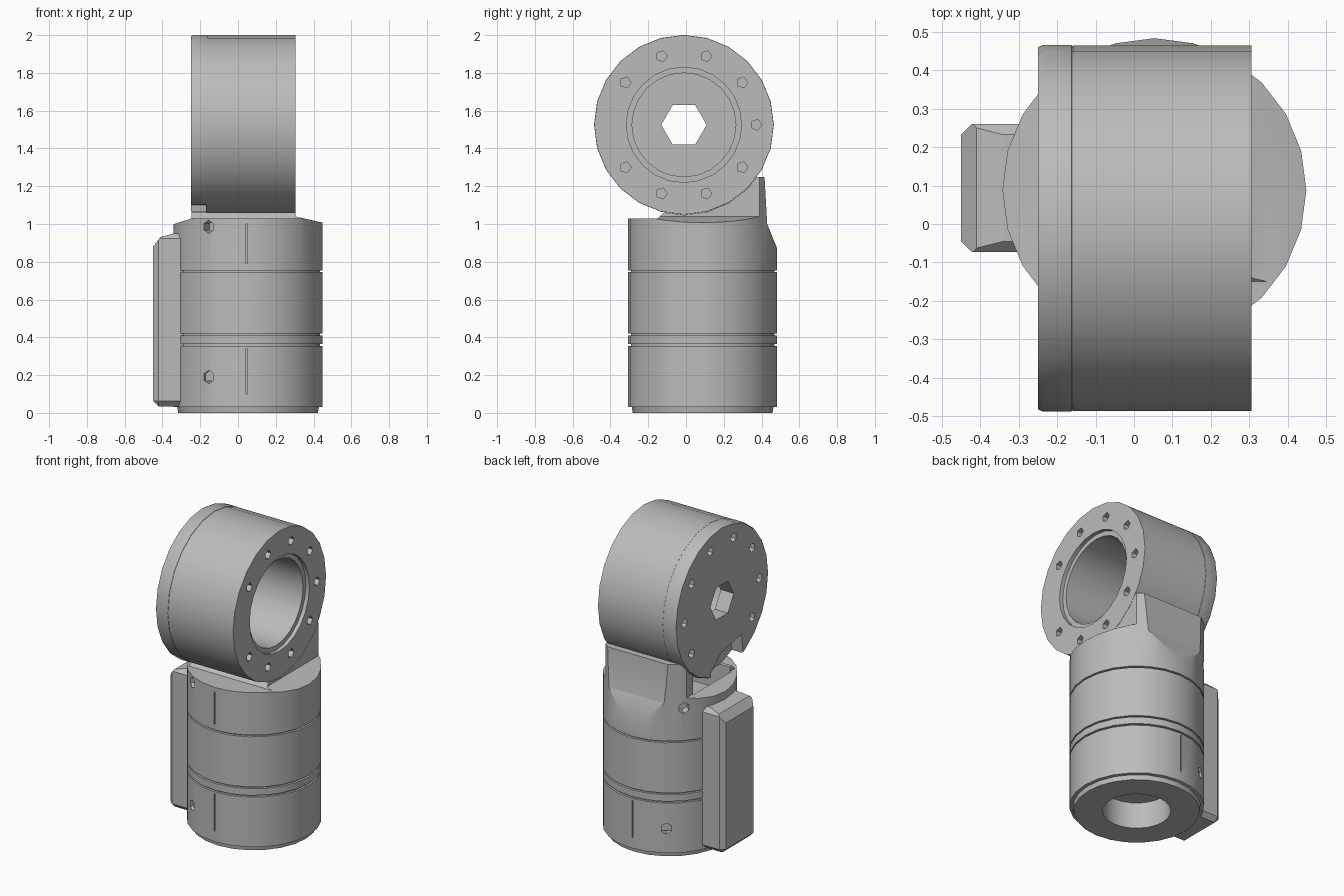
import bpy, bmesh, math
from mathutils import Matrix, Vector

if "Cube" in bpy.data.objects:
    bpy.data.objects.remove(bpy.data.objects["Cube"], do_unlink=True)

grey = bpy.data.materials.new("machined grey")
grey.use_nodes = True
grey.diffuse_color = (0.5, 0.5, 0.5, 1)
grey.node_tree.nodes["Principled BSDF"].inputs["Base Color"].default_value = (0.5, 0.5, 0.5, 1)

BODY = Vector((0.053, 0.088, 0))     # axis of the upright housing
RING = Vector((0, -0.011, 1.525))    # axis of the cross housing
ALONG_X = Matrix.Rotation(math.pi / 2, 4, 'Y')
R = 0.395


def finish(name, bm):
    bmesh.ops.recalc_face_normals(bm, faces=bm.faces)
    mesh = bpy.data.meshes.new(name)
    bm.to_mesh(mesh)
    bm.free()
    mesh.materials.append(grey)
    obj = bpy.data.objects.new(name, mesh)
    bpy.context.collection.objects.link(obj)
    return obj


def lathe(name, profile, matrix, sides=24):
    """Closed (radius, height) profile swept around its local z axis."""
    bm = bmesh.new()
    rings = []
    for i in range(sides):
        a = math.tau * i / sides
        rings.append([bm.verts.new(matrix @ Vector((r * math.cos(a), r * math.sin(a), h)))
                      for r, h in profile])
    n = len(profile)
    for i in range(sides):
        a, b = rings[i], rings[(i + 1) % sides]
        for j in range(n):
            k = (j + 1) % n
            bm.faces.new((a[j], b[j], b[k], a[k]))
    return finish(name, bm)


def rod(name, radius, depth, matrix, sides=24):
    bm = bmesh.new()
    bmesh.ops.create_cone(bm, cap_ends=True, segments=sides, radius1=radius,
                          radius2=radius, depth=depth, matrix=matrix)
    return finish(name, bm)


def box(name, lo, hi, bevel=0):
    lo, hi = Vector(lo), Vector(hi)
    bm = bmesh.new()
    bmesh.ops.create_cube(bm, size=1, matrix=Matrix.Translation((lo + hi) / 2)
                          @ Matrix.Diagonal((*(hi - lo), 1)))
    if bevel:
        bmesh.ops.bevel(bm, geom=bm.edges[:], offset=bevel, segments=1, affect='EDGES')
    return finish(name, bm)


def prism(points, axis, start=-1, length=2):
    """Polygon extruded along x or y."""
    bm = bmesh.new()
    place = (lambda p, t: (t, p[0], p[1])) if axis == 'x' else (lambda p, t: (p[0], t, p[1]))
    face = bm.faces.new([bm.verts.new(place(p, start)) for p in points])
    moved = bmesh.ops.extrude_face_region(bm, geom=[face])["geom"]
    bmesh.ops.translate(bm, vec=place((0, 0), length),
                        verts=[v for v in moved if isinstance(v, bmesh.types.BMVert)])
    return finish("cutter", bm)


def cut(obj, *cutters):
    for c in cutters:
        mod = obj.modifiers.new("cut", 'BOOLEAN')
        mod.operation, mod.solver, mod.object = 'DIFFERENCE', 'EXACT', c
        bpy.context.view_layer.objects.active = obj
        bpy.ops.object.modifier_apply(modifier=mod.name)
        bpy.data.objects.remove(c, do_unlink=True)


def side_hole(degrees, z):
    a = math.radians(degrees)
    out = Vector((math.cos(a), math.sin(a), 0))
    return rod("cutter", 0.035, 0.12, Matrix.Translation(BODY + out * R + Vector((0, 0, z)))
               @ out.to_track_quat('Z', 'Y').to_matrix().to_4x4(), 6)


def seam(side, z0, z1):
    y = BODY.y + side * R
    return box("cutter", (0.042, y - 0.02, z0), (0.05, y + 0.02, z1))


at_body = Matrix.Translation(BODY)
at_ring = Matrix.Translation(RING) @ ALONG_X
parts = []

# Lower housing with a blind socket underneath
lower = lathe("lower_housing", [(0.2, 0), (R - 0.025, 0), (R - 0.02, 0.03), (R, 0.032),
                                (R, 0.355), (0.2, 0.355)], at_body)
cut(lower, *[side_hole(d, 0.19) for d in (-122, 122)], *[seam(s, 0.1, 0.34) for s in (-1, 1)])
parts.append(lower)

# Inner core showing in the grooves, spacer ring and middle housing
parts.append(rod("inner_core", R - 0.015, 0.6, Matrix.Translation(BODY + Vector((0, 0, 0.47)))))
for name, z0, z1 in (("spacer_ring", 0.366, 0.41), ("middle_housing", 0.42, 0.745)):
    parts.append(lathe(name, [(0.3, z0), (R, z0), (R, z1), (0.3, z1)], at_body))

# Upper housing: tall cylinder carved into a solid cradle under the cross housing
upper = rod("upper_housing", R, 0.495, Matrix.Translation(BODY + Vector((0, 0, 1.0025))))
cut(upper,
    prism([(-1, 1.03), (-0.15, 1.03), (-0.08, 1.1), (-0.08, 1.4), (-1, 1.4)], 'x'),
    prism([(0.487, 0.86), (0.43, 1.0), (0.407, 1.4), (1, 1.4), (1, 0.86)], 'x'),
    rod("cutter", 0.477, 1.5, at_ring),
    prism([(0.305, 1.04), (0.5, 0.995), (0.5, 1.4), (0.305, 1.4)], 'y'),
    prism([(-0.245, 1.03), (-0.4, 0.98), (-0.4, 1.4), (-0.245, 1.4)], 'y'),
    box("cutter", (-0.25, -0.1, 0.9), (0.1, 0.28, 1.2)),
    side_hole(-122, 0.985), side_hole(137, 0.965), seam(-1, 0.79, 1.0))
parts.append(upper)

# Side box on the right of the housing
side_box = box("side_box", (-0.45, -0.073, 0.035), (-0.2, 0.26, 0.95), 0.028)
cut(side_box, prism([(-0.5, 0.83), (-0.45, 0.88), (-0.41, 0.932), (-0.3, 0.96), (-0.5, 1)], 'y'))
parts.append(side_box)

# Cross housing: stepped bore with a hexagonal opening in the end cap
cross = lathe("cross_housing", [(0.275, -0.158), (0.475, -0.158), (0.475, 0.305), (0.305, 0.305),
                                (0.305, 0.28), (0.275, 0.28)], at_ring)
cap = lathe("end_cap", [(0.09, -0.25), (0.47, -0.25), (0.476, -0.238), (0.476, -0.162),
                        (0.474, -0.161), (0.474, -0.157), (0.09, -0.157)], at_ring)
cut(cap, rod("cutter", 0.12, 1, at_ring, 6),
    prism([(0.13, 0.9), (0.1, 1.1), (0, 1.19), (-0.21, 1.23), (-0.25, 0.9)], 'x', -0.4, 0.23))

# Screw holes around both end faces
for i in range(10):
    a = math.tau * i / 10
    spot = RING + Vector((0, math.cos(a), math.sin(a))) * 0.382
    for obj, x in ((cross, 0.305), (cap, -0.25)):
        if (obj is cross and i == 5) or (obj is cap and i in (7, 8)):
            continue
        cut(obj, rod("cutter", 0.03, 0.1,
                     Matrix.Translation(spot + Vector((x, 0, 0))) @ ALONG_X, 5))
parts += [cross, cap]

# Smooth the curved walls, keep the edges crisp
for obj in parts:
    bpy.ops.object.select_all(action='DESELECT')
    obj.select_set(True)
    bpy.context.view_layer.objects.active = obj
    if obj is not side_box:
        bpy.ops.object.shade_smooth_by_angle(angle=math.radians(30))
